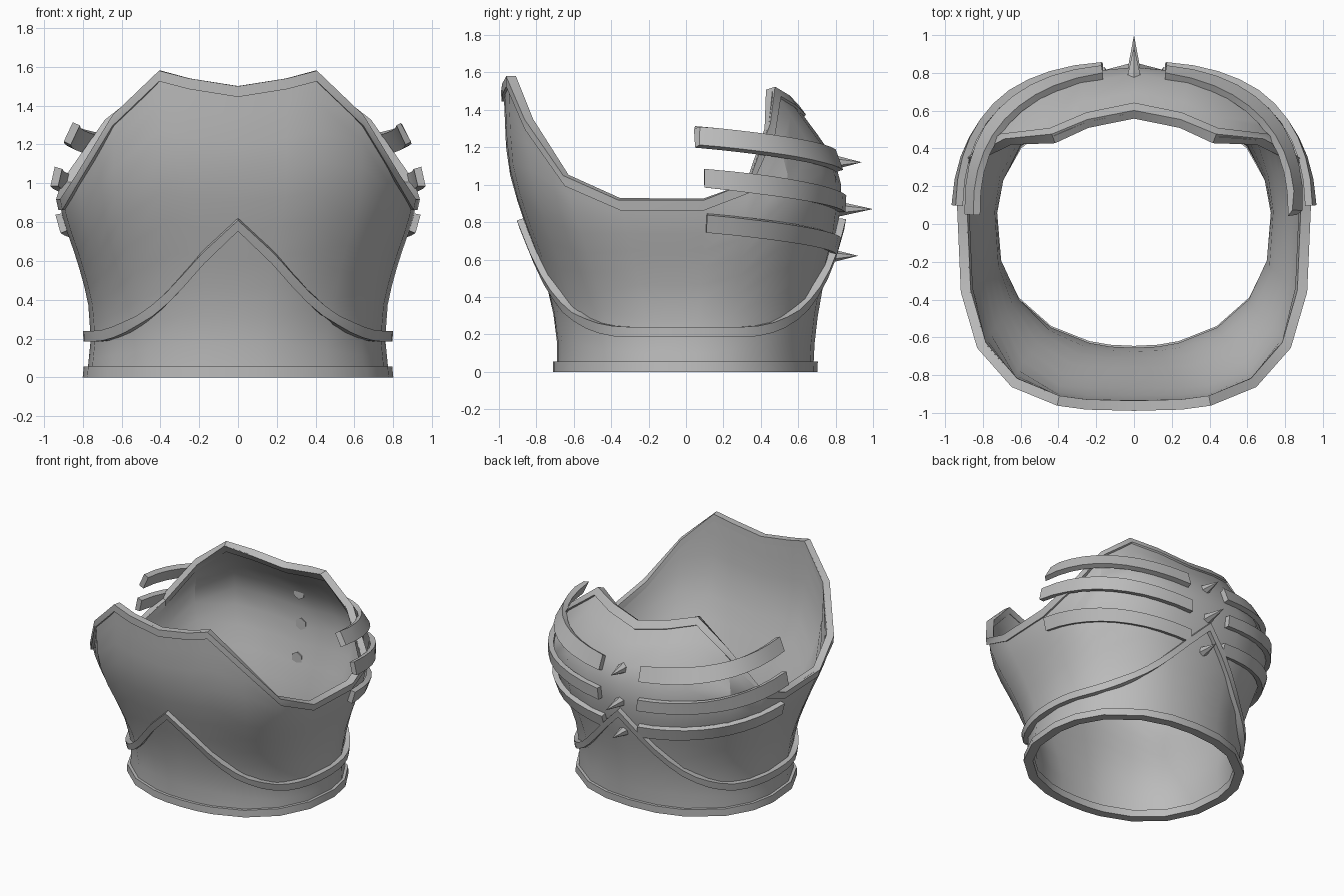
import bpy, bmesh, math
from mathutils import Vector

cube = bpy.data.objects.get("Cube")
if cube:
    bpy.data.objects.remove(cube, do_unlink=True)

steel = bpy.data.materials.new("grey_steel")
steel.use_nodes = True
GREY = (0.5, 0.5, 0.5, 1)
steel.diffuse_color = GREY
steel.node_tree.nodes["Principled BSDF"].inputs["Base Color"].default_value = GREY

# Body profiles: (height, value)
WIDTH = [(0, .78), (.2, .76), (.4, .775), (.6, .83), (.8, .9), (.92, .925), (1, .935)]
BACK_WIDTH = WIDTH + [(1.15, .89), (1.32, .81), (1.52, .75)]
FRONT = [(0, .69), (.2, .69), (.4, .725), (.6, .79), (.8, .865), (1, .93), (1.15, .96), (1.5, .975)]
BACK = [(0, .68), (.2, .69), (.4, .72), (.6, .77), (.8, .82), (1, .83), (1.15, .79), (1.3, .68), (1.42, .59), (1.52, .52)]
# Neckline: (angle from the side, height), front centre to back centre
NECK = [(-90, 1.5), (-82, 1.54), (-73.5, 1.58), (-55.5, 1.35), (-35, 1.05), (-15, .92),
        (4, .92), (18.5, 1.01), (37, 1.32), (60, 1.52), (76, 1.47), (90, 1.42)]


def interp(table, v):
    for (a, p), (b, q) in zip(table, table[1:]):
        if v <= b:
            return p + (q - p) * max(0, v - a) / (b - a)
    return table[-1][1]


def fold(angle):
    return 180 - angle if angle > 90 else angle


def surface(angle, z):
    """Point on the body at an angle (90 = back, -90 = front) and height."""
    c, s = math.cos(math.radians(angle)), math.sin(math.radians(angle))
    rear = s > 0
    square = min(1, max(0, (z - .2) / .8))
    power = 2 / (2.2 + square * (.3 if rear else .8))
    w = interp(BACK_WIDTH if rear else WIDTH, z)
    d = interp(BACK if rear else FRONT, z)
    return Vector((math.copysign(w * abs(c) ** power, c),
                   math.copysign(d * abs(s) ** power, s), z))


def normal(angle, z):
    du = surface(angle + 2, z) - surface(angle - 2, z)
    dv = surface(angle, z + .04) - surface(angle, z - .04)
    return du.cross(dv).normalized()


def finish(name, bm, smooth=True):
    bmesh.ops.recalc_face_normals(bm, faces=bm.faces[:])
    mesh = bpy.data.meshes.new(name)
    bm.to_mesh(mesh)
    bm.free()
    mesh.materials.append(steel)
    if smooth:
        mesh.shade_smooth()
        mesh.set_sharp_from_angle(angle=math.radians(35))
    obj = bpy.data.objects.new(name, mesh)
    bpy.context.collection.objects.link(obj)
    return obj


def plate(name, angles, low, high, inner, outer, rows=1, closed=True):
    """Solid sheet that follows the body between two height functions."""
    bm = bmesh.new()
    skins = []
    for offset in (inner, outer):
        grid = []
        for a in angles:
            column = []
            for r in range(rows + 1):
                z = low(a) + (high(a) - low(a)) * r / rows
                n = normal(a, z)
                if z < .3:
                    n = Vector((n.x, n.y, 0)).normalized()
                column.append(bm.verts.new(surface(a, z) + n * offset))
            grid.append(column)
        skins.append(grid)
    inside, outside = skins
    count = len(angles)
    for i in range(count if closed else count - 1):
        j = (i + 1) % count
        for r in range(rows):
            for g in skins:
                bm.faces.new((g[i][r], g[j][r], g[j][r + 1], g[i][r + 1]))
        for r in (0, rows):
            bm.faces.new((inside[i][r], inside[j][r], outside[j][r], outside[i][r]))
    if not closed:
        for i in (0, -1):
            for r in range(rows):
                bm.faces.new((inside[i][r], outside[i][r], outside[i][r + 1], inside[i][r + 1]))
    return finish(name, bm)


def neck(angle):
    return interp(NECK, fold(angle))


def belt_top(angle):
    x = abs(surface(angle, .45).x)
    return .24 + .58 * max(0, 1 - x / .73) ** 1.5


# Shell, neckline trim and base trim share the same columns
half = [a for a, z in NECK]
columns = half + [180 - a for a in reversed(half[1:-1])]
plate("body_shell", columns, lambda a: .01, neck, -.035, 0, rows=10)
plate("neck_trim", columns, lambda a: neck(a) - .055, neck, -.04, .014)
plate("base_trim", columns, lambda a: 0, lambda a: .055, -.045, .022)

# Pointed belt
belt_angles = [-90 + 7.5 * i for i in range(48)]
plate("belt", belt_angles, lambda a: belt_top(a) - .055, belt_top, -.02, .035)

# Rear straps: (name, start angle, side height, rear height, strap width)
STRAPS = [("upper", 2, 1.25, 1.12, .1), ("middle", 4, 1.03, .9, .09), ("lower", 5, .8, .68, .09)]
for name, start, z_side, z_rear, width in STRAPS:
    def middle(a):
        return z_side + (z_rear - z_side) * (fold(a) - start) / (83 - start)
    path = [start + (83 - start) * i / 10 for i in range(11)]
    for side, angles in (("left", path), ("right", [180 - a for a in path])):
        plate(f"{name}_strap_{side}", angles, lambda a: middle(a) - width / 2,
              lambda a: middle(a) + width / 2, -.005, .035, closed=False)

# Spikes down the spine: (height, base y, tip y)
for i, (z, base, tip) in enumerate([(1.12, .755, .94), (.87, .78, 1.0), (.62, .73, .92)]):
    bm = bmesh.new()
    bmesh.ops.create_cone(bm, cap_ends=True, segments=6, radius1=.048, radius2=0, depth=tip - base)
    spike = finish(f"spine_spike_{i + 1}", bm, smooth=False)
    spike.rotation_euler.x = math.radians(-90)
    spike.location = (0, (base + tip) / 2, z)
